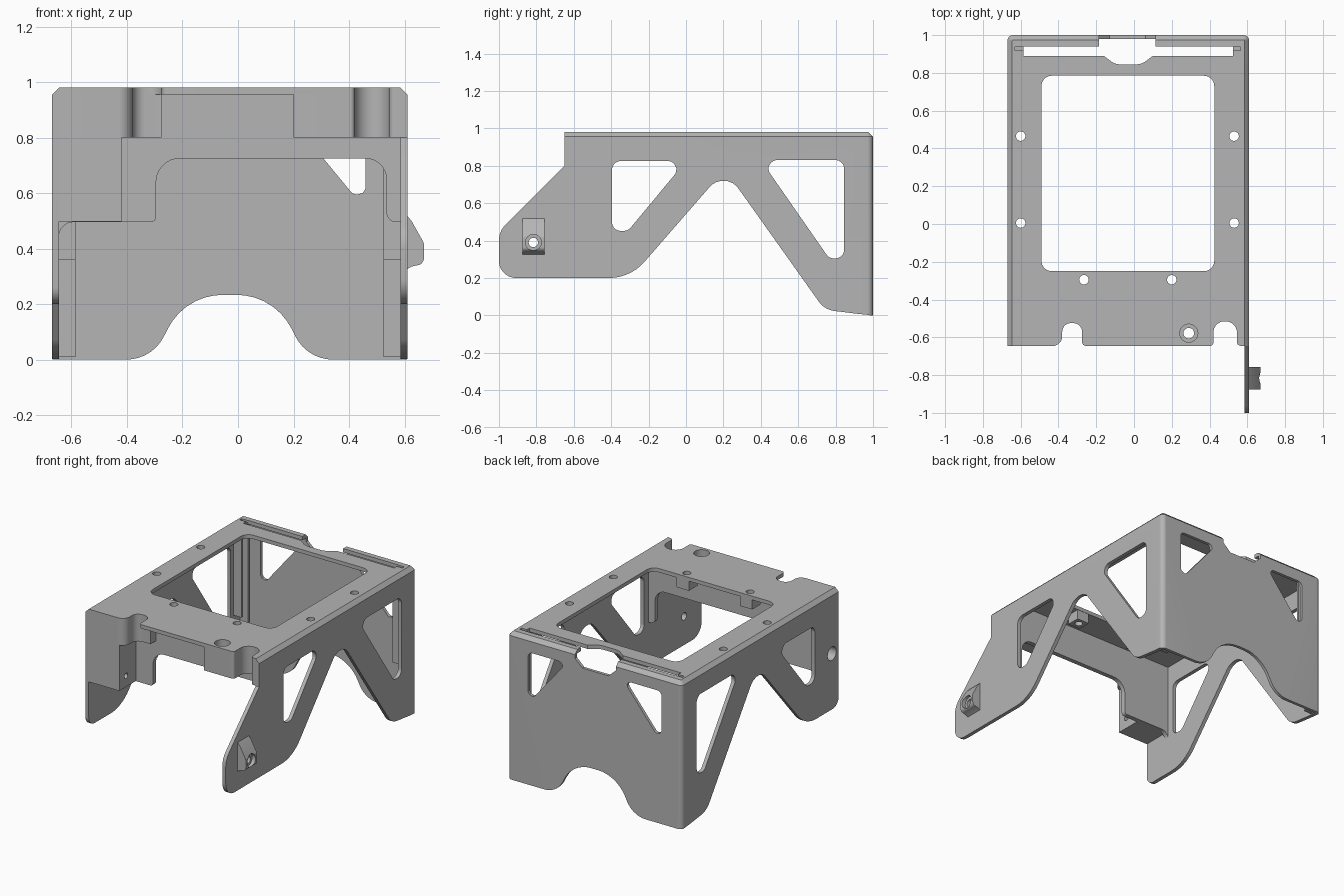
import bpy, bmesh, math
from mathutils import Vector

if "Cube" in bpy.data.objects:
    bpy.data.objects.remove(bpy.data.objects["Cube"])

grey = bpy.data.materials.new("bracket grey")
grey.use_nodes = True
grey.diffuse_color = (0.46, 0.46, 0.46, 1)
grey.node_tree.nodes["Principled BSDF"].inputs["Base Color"].default_value = (0.46, 0.46, 0.46, 1)


def rounded(points, steps=7):
    """Polygon from (u, v) or (u, v, corner radius) points."""
    out = []
    for i, pt in enumerate(points):
        p = Vector(pt[:2])
        if len(pt) < 3:
            out.append(p)
            continue
        a = (Vector(points[i - 1][:2]) - p).normalized()
        b = (Vector(points[(i + 1) % len(points)][:2]) - p).normalized()
        half = a.angle(b) / 2
        t = pt[2] / math.tan(half)
        centre = p + (a + b).normalized() * pt[2] / math.sin(half)
        s, e = p + a * t - centre, p + b * t - centre
        for k in range(steps + 1):
            out.append(centre + s.lerp(e, k / steps).normalized() * pt[2])
    return out


def prism(name, points, axis, lo, hi):
    """Extrude a rounded profile along an axis."""
    place = {"x": lambda u, v, d: (d, u, v),
             "y": lambda u, v, d: (u, d, v),
             "z": lambda u, v, d: (u, v, d)}[axis]
    bm = bmesh.new()
    face = bm.faces.new([bm.verts.new(place(p.x, p.y, lo)) for p in rounded(points)])
    ext = bmesh.ops.extrude_face_region(bm, geom=[face], use_keep_orig=True)["geom"]
    bmesh.ops.translate(bm, vec=place(0, 0, hi - lo),
                        verts=[g for g in ext if isinstance(g, bmesh.types.BMVert)])
    bmesh.ops.recalc_face_normals(bm, faces=bm.faces)
    mesh = bpy.data.meshes.new(name)
    bm.to_mesh(mesh)
    bm.free()
    mesh.materials.append(grey)
    ob = bpy.data.objects.new(name, mesh)
    bpy.context.collection.objects.link(ob)
    return ob


def rect(u0, u1, v0, v1, r=None):
    pts = [(u0, v0), (u1, v0), (u1, v1), (u0, v1)]
    return [p + (r,) for p in pts] if r else pts


def rod(u, v, r, axis, lo, hi):
    n = 24
    ring = [(u + r * math.cos(math.tau * i / n), v + r * math.sin(math.tau * i / n)) for i in range(n)]
    return prism("cutter", ring, axis, lo, hi)


def boolean(ob, tool, operation="DIFFERENCE", keep=False):
    mod = ob.modifiers.new("cut", "BOOLEAN")
    mod.operation, mod.object, mod.solver = operation, tool, "EXACT"
    bpy.ops.object.select_all(action="DESELECT")
    bpy.context.view_layer.objects.active = ob
    ob.select_set(True)
    bpy.ops.object.modifier_apply(modifier=mod.name)
    if not keep:
        bpy.data.objects.remove(tool)


L, R, T = -0.67, 0.61, 0.98      # outer left, right and top
IL, IR = -0.645, 0.585           # inner wall faces
MID = -0.03                      # middle of the shell

# Envelope that gives the shell its chamfered top and rounded back corners
envelope = prism("envelope", [(L, -1.2), (R, -1.2), (R, 1, 0.03), (L, 1, 0.03)], "z", -0.2, T)
bm = bmesh.new()
bm.from_mesh(envelope.data)
top_edges = [e for e in bm.edges if all(v.co.z > T - 0.001 for v in e.verts)]
bmesh.ops.bevel(bm, geom=top_edges, offset=0.025, segments=1, affect="EDGES")
bm.to_mesh(envelope.data)
bm.free()

# Side walls: shared leg outline, different front ends
legs = [(1, T), (1, 0), (0.92, 0.008), (0.741, 0.03, 0.12), (0.208, 0.78, 0.097), (-0.297, 0.2, 0.25)]
arm_end = [(-1, 0.2, 0.09), (-1, 0.45, 0.12), (-0.65, 0.8), (-0.65, T)]
short_end = [(-0.645, 0.2, 0.06), (-0.645, T)]
arm_wall = prism("left_side_wall_with_arm", legs + arm_end, "x", IR, R)
short_wall = prism("right_side_wall", legs + short_end, "x", L, IL)
for wall in (arm_wall, short_wall):
    r = 0.045
    boolean(wall, prism("cutter", [(0.4, 0.83, r), (0.845, 0.83, r), (0.845, 0.305, r), (0.765, 0.305, r)],
                        "x", -1, 1))
    boolean(wall, prism("cutter", [(-0.395, 0.825, r), (0, 0.825, r), (-0.31, 0.452, r), (-0.395, 0.452, r)],
                        "x", -1, 1))

# Back wall with arch, two triangular windows and a dip at the top
back_wall = prism("back_wall", [(L, 0), (-0.31, 0, 0.15), (-0.19, 0.233, 0.22), (0.13, 0.233, 0.22),
                                (0.25, 0, 0.15), (R, 0), (R, T), (L, T)], "y", 0.98, 1)
for s in (-1, 1):
    tri = [(0.21, 0.88, 0.025), (0.49, 0.88, 0.03), (0.49, 0.54, 0.03)]
    boolean(back_wall, prism("cutter", [(MID + s * p[0],) + p[1:] for p in tri], "y", 0.9, 1.1))
boolean(back_wall, prism("cutter", [(-0.185, 1.1), (-0.185, 0.93), (-0.13, 0.88), (0.06, 0.88),
                                    (0.115, 0.93), (0.115, 1.1)], "y", 0.9, 1.1))

# Top plate with front notches, window, card slot and screw holes
notch_left = [(-0.38, -0.645, 0.05), (-0.38, -0.525, 0.045), (-0.275, -0.525, 0.045), (-0.275, -0.645, 0.02)]
notch_right = [(0.42, -0.645, 0.015), (0.42, -0.515, 0.06), (0.545, -0.515, 0.06), (0.545, -0.645, 0.02)]
top_plate = prism("top_plate", [(L, -0.645)] + notch_left + notch_right + [(R, -0.645), (R, 1), (L, 1)],
                  "z", 0.955, T)
boolean(top_plate, prism("cutter", rect(-0.49, 0.425, -0.25, 0.785, 0.055), "z", 0.5, 1.5))
slot = [(-0.185, 0.985), (-0.185, 0.94), (-0.585, 0.94), (-0.585, 0.89), (-0.16, 0.89), (-0.1, 0.845, 0.09),
        (0.04, 0.845, 0.09), (0.1, 0.89), (0.525, 0.89), (0.525, 0.94), (0.115, 0.94), (0.115, 0.985)]
boolean(top_plate, prism("cutter", slot, "z", 0.5, 1.5))
boolean(top_plate, prism("cutter", rect(-0.185, 0.115, 0.97, 1.1), "z", 0.5, 1.5))
for x0, x1 in ((-0.63, -0.58), (0.52, 0.565)):
    boolean(top_plate, prism("cutter", rect(x0, x1, 0.918, 0.938), "z", 0.967, 1.5))
for x, y in ((-0.6, 0.465), (-0.6, 0.005), (0.53, 0.465), (0.53, 0.005), (-0.265, -0.295), (0.2, -0.295)):
    boolean(top_plate, rod(x, y, 0.025, "z", 0.5, 1.5))
boolean(top_plate, rod(0.29, -0.578, 0.048, "z", 0.5, 1.5))

# Cross wall behind the front edge
prism("cross_wall", [(IL, 0.43), (IL, 0.495, 0.05), (-0.295, 0.495, 0.02), (-0.295, 0.725, 0.085),
                     (0.535, 0.725, 0.075), (0.535, 0.495, 0.035), (IR, 0.495),
                     (IR, 0.96), (IL, 0.96)], "y", -0.47, -0.44)

# Front blocks under the plate, following the notches
prism("front_lip_right", [(-0.66, -0.645)] + notch_left[:2] +
      [(-0.275, -0.525), (-0.275, -0.46), (-0.66, -0.46)], "z", 0.8, 0.96)
left_lip = prism("front_lip_left", [(0.2, -0.645)] + notch_right + [(0.6, -0.645), (0.6, -0.46), (0.2, -0.46)],
                 "z", 0.8, 0.96)
boolean(left_lip, rod(0.29, -0.578, 0.028, "z", 0.5, 1.5))
boolean(left_lip, rod(0.29, -0.578, 0.048, "z", 0.93, 1.5))
corner_block = prism("front_corner_block", rect(-0.66, -0.42, -0.645, -0.45), "z", 0.497, 0.81)
boolean(corner_block, rod(-0.575, 0.57, 0.018, "x", -1, 0))
for part in (corner_block, short_wall):
    boolean(part, rod(-0.575, 0.57, 0.045, "x", -1, -0.5))

# Screw bosses below the two front holes
for x, side in ((-0.265, "right"), (0.2, "left")):
    boss = prism("screw_boss_" + side, rect(x - 0.045, x + 0.045, -0.34, -0.252), "z", 0.89, 0.96)
    boolean(boss, rod(x, -0.295, 0.025, "z", 0.5, 1.5))

# Card guide ribs in the back corners
for x0, x1, side in ((IL, -0.585, "right"), (0.525, IR, "left")):
    for y0, y1, z0, where in ((0.872, 0.888, 0.36, "front"), (0.942, 0.958, 0.01, "back")):
        prism(f"guide_rib_{side}_{where}", rect(x0, x1, y0, y1), "z", z0, 0.96)

# Pivot boss on the arm, with through hole and cup
pivot = prism("pivot_boss", [(0.6, 0.53), (0.625, 0.5), (0.67, 0.42, 0.03), (0.67, 0.345, 0.025),
                             (0.625, 0.335), (0.6, 0.32)], "y", -0.875, -0.757)
for part in (pivot, arm_wall):
    boolean(part, rod(-0.816, 0.39, 0.025, "x", 0.5, 0.8))
boolean(pivot, rod(-0.816, 0.39, 0.043, "x", 0.645, 0.8))

# Trim the shell to the envelope
for part in (arm_wall, short_wall, back_wall, top_plate):
    boolean(part, envelope, "INTERSECT", keep=True)
bpy.data.objects.remove(envelope)

# Smooth the curved faces, keep the edges sharp
for ob in bpy.context.scene.objects:
    if ob.type == "MESH":
        bpy.ops.object.select_all(action="DESELECT")
        ob.select_set(True)
        bpy.context.view_layer.objects.active = ob
        bpy.ops.object.shade_smooth_by_angle(angle=math.radians(30))
